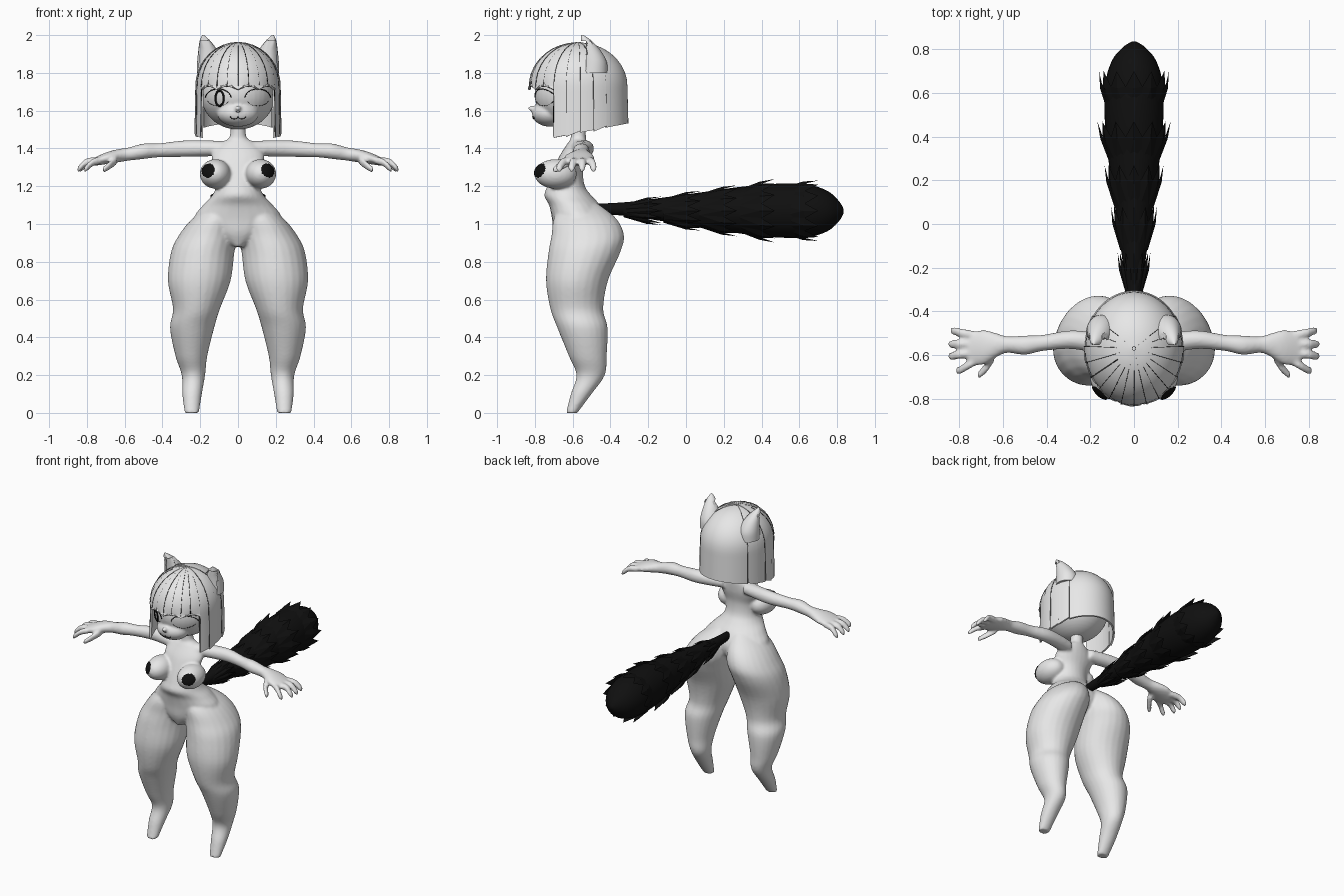
import bpy, bmesh, math
from mathutils import Vector, Matrix

cube = bpy.data.objects.get("Cube")
if cube:
    bpy.data.objects.remove(cube, do_unlink=True)


def material(name, value):
    mat = bpy.data.materials.new(name)
    mat.use_nodes = True
    mat.diffuse_color = (value, value, value, 1)
    mat.node_tree.nodes["Principled BSDF"].inputs["Base Color"].default_value = mat.diffuse_color
    return mat


GREY = material("pale grey", 0.8)
BLACK = material("soft black", 0.005)


def finish(name, bm, mat, smooth=True, fix_normals=True):
    if fix_normals:
        bmesh.ops.recalc_face_normals(bm, faces=bm.faces)
    mesh = bpy.data.meshes.new(name)
    bm.to_mesh(mesh)
    bm.free()
    mesh.materials.append(mat)
    for poly in mesh.polygons:
        poly.use_smooth = smooth
    obj = bpy.data.objects.new(name, mesh)
    bpy.context.collection.objects.link(obj)
    return obj


def spline(rows, steps=5):
    """Catmull-Rom interpolation of rows of numbers."""
    rows = [Vector(r) for r in rows]
    out = []
    for i in range(len(rows) - 1):
        p1, p2 = rows[i], rows[i + 1]
        p0, p3 = rows[max(i - 1, 0)], rows[min(i + 2, len(rows) - 1)]
        for s in range(steps):
            t = s / steps
            out.append(p1 + (p2 - p0) * (t / 2)
                       + (p0 * 2 - p1 * 5 + p2 * 4 - p3) * (t * t / 2)
                       + (p1 * 3 - p0 - p2 * 3 + p3) * (t ** 3 / 2))
    return out + [rows[-1]]


def loft(bm, rows, axis, side=1, sides=24):
    """Rows are x, y, z and two radii across the given axis."""
    b, c = [k for k in range(3) if k != axis]
    rings = []
    for row in spline(rows):
        ring = []
        for j in range(sides):
            a = math.tau * j / sides
            p = Vector(row[:3])
            p[b] += row[3] * math.cos(a)
            p[c] += row[4] * math.sin(a)
            p.x *= side
            ring.append(bm.verts.new(p))
        rings.append(ring)
    for low, high in zip(rings, rings[1:]):
        for j in range(sides):
            k = (j + 1) % sides
            bm.faces.new((low[j], low[k], high[k], high[j]))
    bm.faces.new(rings[0])
    bm.faces.new(rings[-1])


def ball(bm, centre, radii):
    m = Matrix.Translation(centre) @ Matrix.Diagonal((*radii, 1))
    return bmesh.ops.create_uvsphere(bm, u_segments=40, v_segments=24, radius=1, matrix=m)["verts"]


def fuse(obj, voxel, rounds):
    mod = obj.modifiers.new("fuse", 'REMESH')
    mod.mode = 'VOXEL'
    mod.voxel_size = voxel
    mod.use_smooth_shade = True
    mod = obj.modifiers.new("soften", 'SMOOTH')
    mod.iterations = rounds


def line(name, points, width, cyclic=False, mat=BLACK):
    curve = bpy.data.curves.new(name, 'CURVE')
    curve.dimensions = '3D'
    curve.bevel_depth = width
    curve.bevel_resolution = 1
    sp = curve.splines.new('POLY')
    sp.points.add(len(points) - 1)
    for p, co in zip(sp.points, points):
        p.co = (*co, 1)
    sp.use_cyclic_u = cyclic
    curve.materials.append(mat)
    obj = bpy.data.objects.new(name, curve)
    bpy.context.collection.objects.link(obj)


# Body: torso, legs, chest and arms fused into one skin
torso = [(0, -.6, .88, .03, .07), (0, -.57, .95, .16, .13), (0, -.565, 1.03, .23, .145),
         (0, -.59, 1.1, .185, .135), (0, -.625, 1.15, .138, .125), (0, -.635, 1.2, .116, .1),
         (0, -.625, 1.28, .115, .08), (0, -.6, 1.36, .14, .07), (0, -.575, 1.43, .09, .05),
         (0, -.57, 1.46, .045, .04), (0, -.57, 1.56, .04, .04)]
leg = [(.245, -.605, 0, .038, .03), (.243, -.555, .1, .052, .055), (.236, -.505, .2, .062, .075),
       (.247, -.52, .3, .084, .1), (.243, -.548, .45, .117, .133), (.22, -.578, .55, .124, .14),
       (.205, -.577, .7, .166, .164), (.187, -.538, .85, .168, .19), (.158, -.52, .94, .155, .192),
       (.12, -.535, 1.03, .12, .165), (.07, -.56, 1.11, .06, .09)]
arm = [(.08, -.565, 1.4, .05, .04), (.2, -.54, 1.4, .046, .043), (.3, -.53, 1.398, .042, .043),
       (.42, -.545, 1.39, .037, .037), (.5, -.555, 1.385, .044, .041), (.58, -.552, 1.37, .038, .035),
       (.63, -.555, 1.362, .055, .035), (.69, -.565, 1.35, .08, .032), (.76, -.572, 1.33, .075, .022)]
fingers = [(-.51, -.49, .84), (-.55, -.55, .85), (-.59, -.605, .85), (-.63, -.67, .815)]
bm = bmesh.new()
loft(bm, torso, 2)
for side in (-1, 1):
    loft(bm, leg, 2, side)
    loft(bm, arm, 0, side)
    for root, tip, reach in fingers:
        loft(bm, [(.73, root, 1.335, .021, .02), (reach - .05, (root + tip) / 2, 1.328, .021, .021),
                  (reach - .015, tip, 1.3, .019, .02), (reach, tip, 1.285, .012, .014)], 0, side, 12)
    loft(bm, [(.64, -.6, 1.34, .03, .025), (.68, -.66, 1.31, .026, .023),
              (.715, -.695, 1.285, .016, .017)], 0, side, 12)
    ball(bm, (side * .12, -.69, 1.265), (.082, .112, .078))
fuse(finish("body", bm, GREY), .009, 4)

# Dark covers on the chest
for side, label in ((-1, "right"), (1, "left")):
    aim = Vector((side * .5, -.82, .25)).normalized()
    bm = bmesh.new()
    bmesh.ops.create_icosphere(bm, subdivisions=5, radius=1)
    bmesh.ops.delete(bm, geom=[v for v in bm.verts if v.co.normalized().dot(aim) < .86], context='VERTS')
    bm.transform(Matrix.Translation((side * .12, -.69, 1.265)) @ Matrix.Diagonal((.085, .116, .081, 1)))
    finish(label + "_chest_cover", bm, BLACK, fix_normals=False)

# Head with muzzle and nose
lumps = [((0, -.58, 1.685), (.197, .222, .185)), ((0, -.72, 1.585), (.11, .095, .07)),
         ((0, -.81, 1.612), (.018, .028, .014))]
bm = bmesh.new()
for centre, radii in lumps:
    ball(bm, centre, radii)
fuse(finish("head", bm, GREY), .008, 4)


def on_face(x, z, lift=.001):
    """Point on the front of the head at x, z."""
    best = 0
    for c, r in lumps[:2]:
        d = 1 - (x / r[0]) ** 2 - ((z - c[2]) / r[2]) ** 2
        if d > 0:
            best = min(best, c[1] - r[1] * math.sqrt(d))
    return Vector((x, best - lift, z))


def oval(cx, cz, rx, rz, start=0, end=math.tau, count=32):
    step = (end - start) / count
    return [on_face(cx + rx * math.cos(start + i * step), cz + rz * math.sin(start + i * step))
            for i in range(count + 1)]


# Eyes, lids and mouth
for side, label in ((-1, "right"), (1, "left")):
    line(label + "_upper_lid", oval(side * .105, 1.665, .068, .05, .1, math.pi - .1), .0025)
    line(label + "_lower_lid", oval(side * .105, 1.665, .06, .04, math.pi + .4, math.tau - .4), .001)
    line(label + "_mouth_corner", oval(side * .02, 1.568, .02, .012, math.pi, math.tau), .0018)
line("right_iris_ring", oval(-.098, 1.665, .022, .04)[:-1], .006, True)
line("nose_line", oval(0, 1.6, .014, .008, math.pi, math.tau), .002)


# Hair: dome that drops straight into strands
def hair_point(a, t, bottom, grow=0):
    """t from 0 to 1 runs over the dome, from 1 to 2 down to the bottom."""
    bend = min(t, 1) * math.pi / 2
    r = math.sin(bend) + max(t - 1, 0) * .02
    z = 1.73 + (.225 + grow) * math.cos(bend)
    if t > 1:
        z += (bottom - 1.73) * (t - 1)
    return Vector((math.sin(a) * r * (.217 + grow), -.57 - math.cos(a) * r * (.254 + grow), z))


def hem(a):
    return 1.46 + (.11 - .254 * math.cos(a)) * .2


def strand(name, a0, a1, low0, low1, grow=0):
    columns = max(4, round((a1 - a0) / .06))
    bm = bmesh.new()
    grid = []
    for i in range(columns + 1):
        f = i / columns
        a = a0 + (a1 - a0) * f
        bottom = low0 + (low1 - low0) * f if low0 else hem(a)
        grid.append([bm.verts.new(hair_point(a, .02 + k * .11, bottom, grow)) for k in range(19)])
    for left, right in zip(grid, grid[1:]):
        for k in range(18):
            bm.faces.new((left[k], left[k + 1], right[k + 1], right[k]))
    obj = finish(name, bm, GREY, fix_normals=False)
    mod = obj.modifiers.new("thickness", 'SOLIDIFY')
    mod.thickness = .012
    mod.offset = 0
    mod.use_even_offset = False
    obj.modifiers.new("crisp", 'EDGE_SPLIT').split_angle = math.radians(40)


def seam(a, bottom):
    line("strand_seam", [hair_point(a, .25 + k * .115, bottom, .006) for k in range(16)], .002)


fringe = math.radians(60)
for i in range(8):
    a0 = -fringe + i * fringe / 4
    tilt = .015 if i % 2 else -.015
    strand("fringe_strand", a0, a0 + fringe / 4, 1.725 + tilt, 1.725 - tilt, .002 * (i % 2))
    seam(a0, 1.73)
side_step = math.radians(16)
for i in range(4):
    a0 = fringe + i * side_step
    a1 = a0 + side_step
    drop = .008 * (i % 2)
    strand("left_side_strand", a0, a1, hem(a0) - drop, hem(a1) + drop, .003 * (i % 2))
    strand("right_side_strand", -a1, -a0, hem(a1) + drop, hem(a0) - drop, .003 * (i % 2))
    for a in (a0, a1):
        seam(a, hem(a))
        seam(-a, hem(a))
strand("back_hair", fringe + 4 * side_step, math.tau - fringe - 4 * side_step, 0, 0)

# Ears: rounded at the back, hollow at the front
ear = [(.148, -.49, 1.8, .07, .075), (.15, -.49, 1.86, .066, .07), (.16, -.505, 1.92, .05, .052),
       (.175, -.53, 1.97, .028, .03), (.185, -.548, 2, .005, .006)]
for side, label in ((-1, "right"), (1, "left")):
    bm = bmesh.new()
    loft(bm, ear, 2, side, 32)
    for v in bm.verts:
        v.co.y = max(v.co.y, -.555)
    front = [f for f in bm.faces if all(v.co.y < -.52 for v in f.verts) and f.calc_center_median().z < 1.97]
    bmesh.ops.inset_region(bm, faces=front, thickness=.012)
    for v in {v for f in front for v in f.verts}:
        v.co.y += .025
    obj = finish(label + "_ear", bm, GREY)
    obj.modifiers.new("crisp", 'EDGE_SPLIT').split_angle = math.radians(45)

# Tail core
bm = bmesh.new()
loft(bm, [(0, y, 1.08 - .01 * (y + .4), r, r * 1.06) for y, r in
          ((-.47, .025), (-.3, .036), (-.1, .062), (.1, .09), (.3, .118), (.5, .135),
           (.65, .13), (.75, .1), (.81, .05), (.835, .01))], 1)
finish("tail", bm, BLACK)

# Layers of pointed fur tufts on the tail
bm = bmesh.new()
tufts = 12
for y, base, tip in ((-.13, .035, .075), (.08, .065, .105), (.27, .09, .135), (.47, .112, .168), (.7, .122, .16)):
    for j in range(tufts):
        a = math.tau * j / tufts

        def at(turn, along, r):
            b = a + turn * math.pi / tufts
            return bm.verts.new((r * math.cos(b), y + along, 1.07 + r * math.sin(b)))

        middle = (base + tip) / 2 + .008
        l0, r0 = at(-1, -.2, base), at(1, -.2, base)
        l1, r1 = at(-1, -.07, middle), at(1, -.07, middle)
        ridge, point = at(0, -.08, middle + .006), at(0, 0, tip)
        for face in ((l0, r0, ridge), (l0, ridge, l1), (r0, r1, ridge), (l1, ridge, point), (ridge, r1, point)):
            bm.faces.new(face)
finish("tail_tufts", bm, BLACK, smooth=False)
